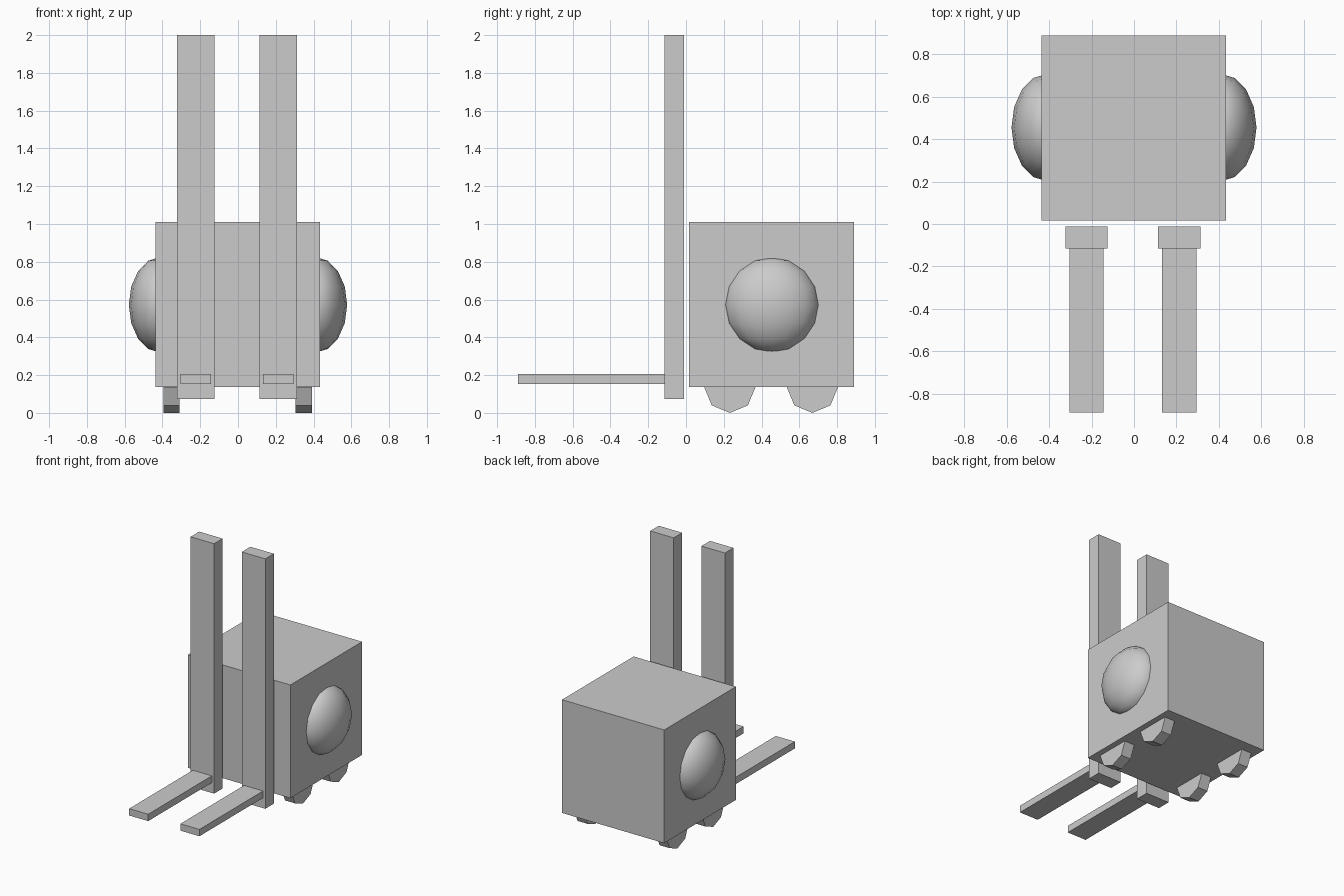
import bpy
from math import radians

if "Cube" in bpy.data.objects:
    bpy.data.objects.remove(bpy.data.objects["Cube"])


def box(name, x0, x1, y0, y1, z0, z1):
    bpy.ops.mesh.primitive_cube_add(
        size=1, location=((x0 + x1) / 2, (y0 + y1) / 2, (z0 + z1) / 2))
    ob = bpy.context.object
    ob.name = name
    ob.scale = (x1 - x0, y1 - y0, z1 - z0)
    return ob


# Main body block
box("body", -0.437, 0.435, 0.017, 0.89, 0.137, 1.01)

for side, mast_x, wheel_x, sx in (("left", -0.224, -0.352, -1),
                                  ("right", 0.213, 0.348, 1)):
    # Upright mast rail and the fork tine that comes forward from it
    box(side + "_mast", mast_x - 0.1, mast_x + 0.1, -0.115, -0.011, 0.073, 2.0)
    box(side + "_fork", mast_x - 0.081, mast_x + 0.081, -0.89, -0.1, 0.152, 0.205)

    # Domed bulge on the side of the body
    bpy.ops.mesh.primitive_uv_sphere_add(
        segments=16, ring_count=8, radius=1, location=(sx * 0.411, 0.455, 0.572))
    dome = bpy.context.object
    dome.name = side + "_dome"
    dome.scale = (0.167, 0.253, 0.253)
    bpy.ops.object.shade_smooth()

    # Eight-sided wheels, half sunk into the body
    for end, y in (("front", 0.232), ("rear", 0.669)):
        bpy.ops.mesh.primitive_cylinder_add(
            vertices=8, radius=0.135, depth=0.085,
            location=(wheel_x, y, 0.135), rotation=(0, radians(90), 0))
        bpy.context.object.name = f"{side}_{end}_wheel"
